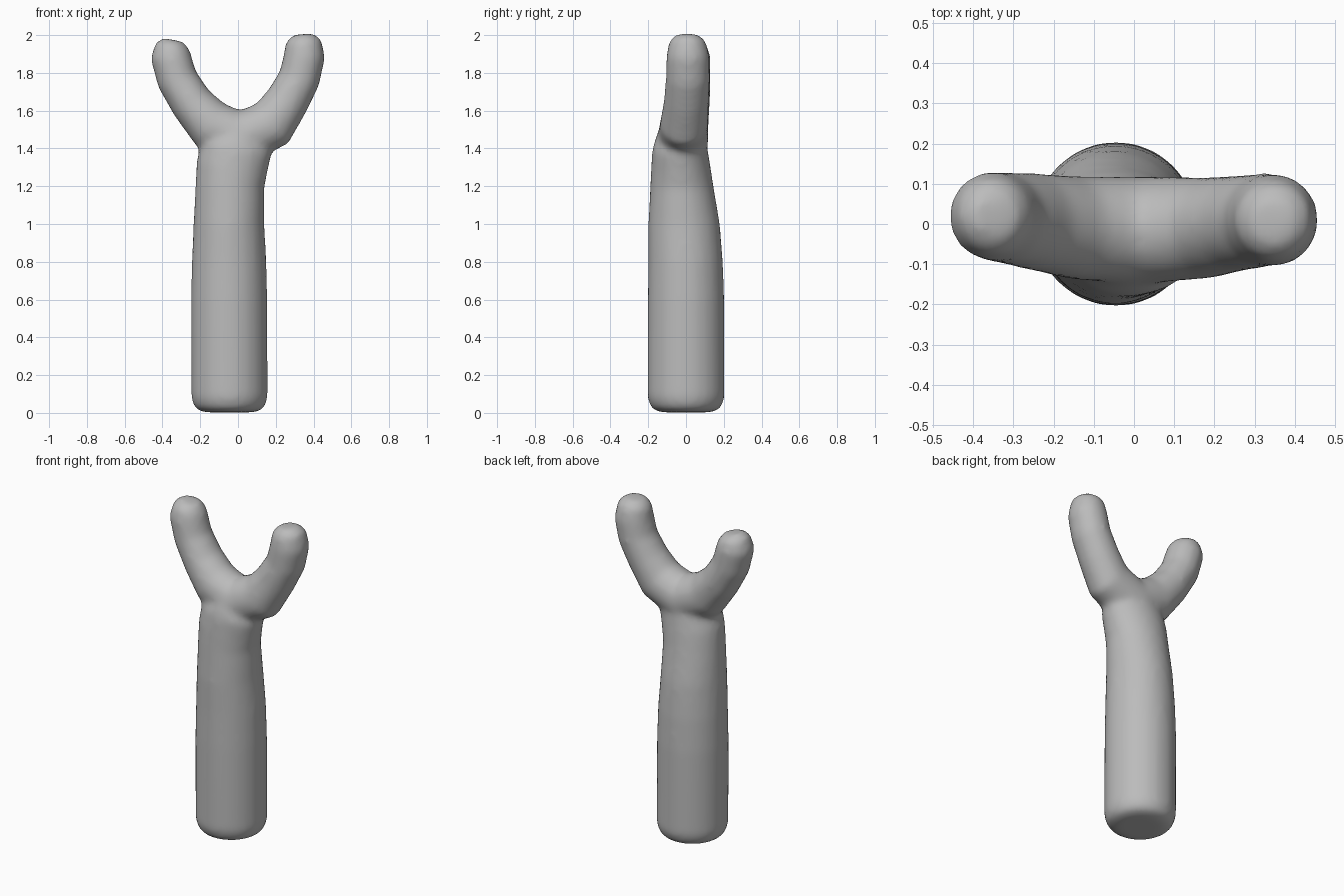
import bpy, bmesh
from math import sin, cos, pi
from mathutils import Vector

if "Cube" in bpy.data.objects:
    bpy.data.objects.remove(bpy.data.objects["Cube"])

grey = bpy.data.materials.new("plain grey")
grey.use_nodes = True
colour = (0.5, 0.5, 0.5, 1)
grey.diffuse_color = colour
grey.node_tree.nodes["Principled BSDF"].inputs["Base Color"].default_value = colour

SIDES = 24
Y = Vector((0, 1, 0))


def loft(bm, sections):
    """Closed tube through sections (x, y, z, in-plane radius, depth radius)."""
    centres = [Vector(s[:3]) for s in sections]
    rings = []
    for i, (x, y, z, r, depth) in enumerate(sections):
        tangent = centres[min(i + 1, len(centres) - 1)] - centres[max(i - 1, 0)]
        tangent.y = 0
        side = Y.cross(tangent.normalized())
        rings.append([bm.verts.new(centres[i] + side * r * cos(a) + Y * depth * sin(a))
                      for a in (2 * pi * k / SIDES for k in range(SIDES))])
    for low, high in zip(rings, rings[1:]):
        for k in range(SIDES):
            n = (k + 1) % SIDES
            bm.faces.new((low[k], low[n], high[n], high[k]))
    bm.faces.new(rings[0])
    bm.faces.new(rings[-1])


# Handle: thick rounded foot, narrowing towards the fork
handle = [
    (-0.045, 0, 0.003, 0.14, 0.14), (-0.045, 0, 0.025, 0.185, 0.185),
    (-0.045, 0, 0.08, 0.203, 0.205), (-0.047, 0, 0.6, 0.203, 0.203),
    (-0.047, -0.002, 0.8, 0.198, 0.198), (-0.048, -0.01, 1.0, 0.188, 0.19),
    (-0.043, -0.022, 1.2, 0.183, 0.168), (-0.032, -0.027, 1.3, 0.19, 0.158),
    (-0.01, -0.032, 1.4, 0.19, 0.146), (0.0, -0.02, 1.5, 0.13, 0.125),
]

# Fork: one bent tube running from the right tip through the crotch to the left tip
fork = [
    (-0.345, 0.02, 1.975, 0.055, 0.055), (-0.35, 0.02, 1.945, 0.09, 0.092),
    (-0.357, 0.02, 1.89, 0.108, 0.11), (-0.322, 0.015, 1.765, 0.109, 0.114),
    (-0.245, 0.005, 1.64, 0.114, 0.122), (-0.145, -0.01, 1.525, 0.135, 0.13),
    (0.015, -0.015, 1.455, 0.147, 0.135),
    (0.18, -0.01, 1.53, 0.137, 0.127), (0.26, 0.002, 1.65, 0.117, 0.12),
    (0.325, 0.01, 1.77, 0.111, 0.117), (0.352, 0.01, 1.89, 0.11, 0.115),
    (0.348, 0.008, 1.97, 0.095, 0.097), (0.345, 0.006, 2.005, 0.055, 0.055),
]

bm = bmesh.new()
loft(bm, handle)
loft(bm, fork)
bmesh.ops.recalc_face_normals(bm, faces=bm.faces)
mesh = bpy.data.meshes.new("forked_stick")
bm.to_mesh(mesh)
bm.free()
mesh.materials.append(grey)
stick = bpy.data.objects.new("forked_stick", mesh)
bpy.context.collection.objects.link(stick)

# Fuse the tubes into one skin and soften the joints
fuse = stick.modifiers.new("fuse", "REMESH")
fuse.mode = "VOXEL"
fuse.voxel_size = 0.018
fuse.use_smooth_shade = True
soften = stick.modifiers.new("soften", "SMOOTH")
soften.factor = 0.5
soften.iterations = 10
